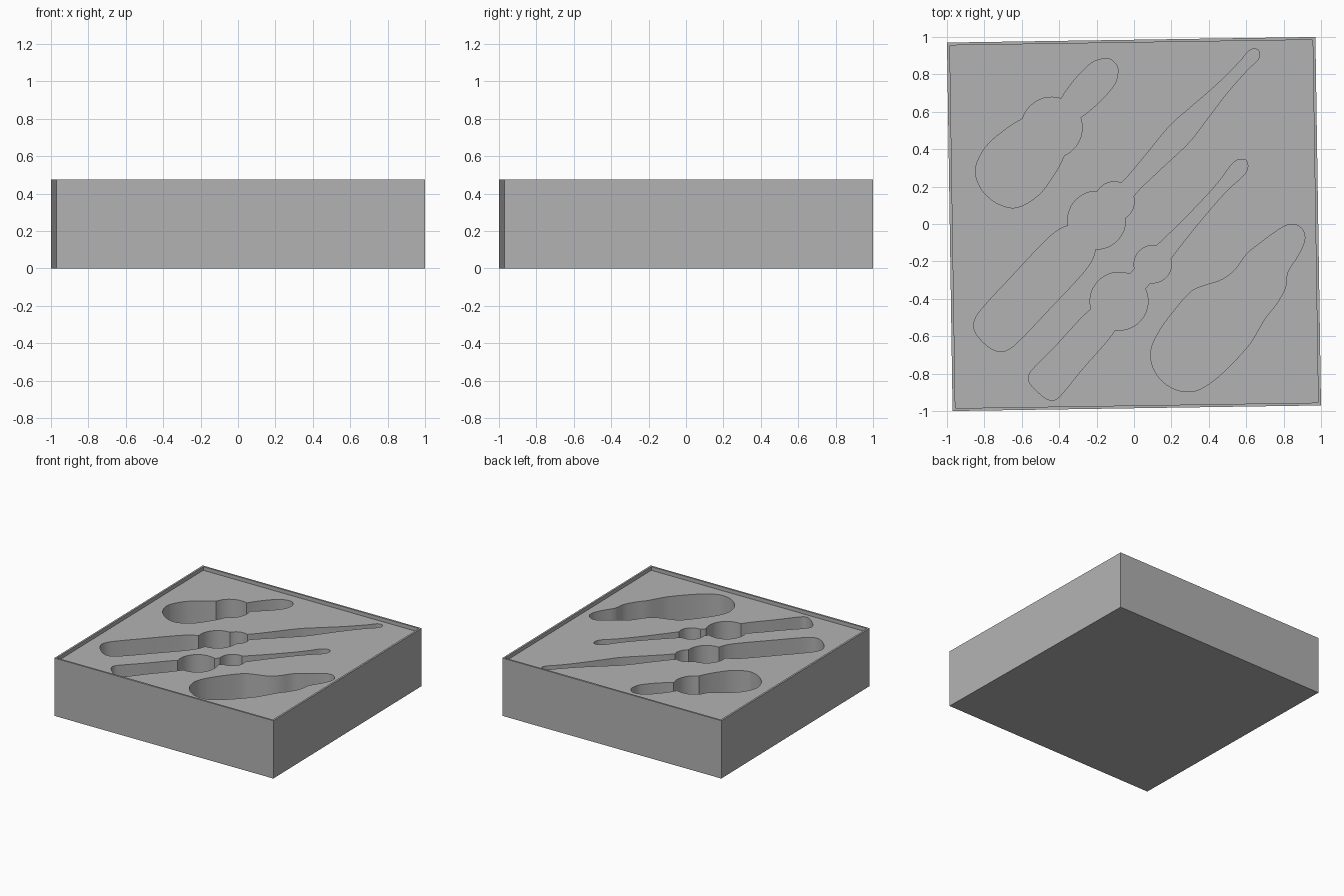
import bpy
import bmesh
import math
from mathutils import Vector

if "Cube" in bpy.data.objects:
    bpy.data.objects.remove(bpy.data.objects["Cube"], do_unlink=True)

HEIGHT = 0.475
HALF_SIDE = 0.985
RIM = 0.015
RIM_DEPTH = 0.03
POCKET_FLOOR = 0.14
TURN = math.radians(0.87)

grey = bpy.data.materials.new("plain grey")
grey.use_nodes = True
colour = (0.45, 0.45, 0.45, 1)
grey.diffuse_color = colour
grey.node_tree.nodes["Principled BSDF"].inputs["Base Color"].default_value = colour


def prism(name, outline, bottom, top):
    """Extrude a flat outline into a closed solid."""
    bm = bmesh.new()
    face = bm.faces.new([bm.verts.new((p.x, p.y, bottom)) for p in outline])
    extruded = bmesh.ops.extrude_face_region(bm, geom=[face])["geom"]
    moved = [v for v in extruded if isinstance(v, bmesh.types.BMVert)]
    bmesh.ops.translate(bm, verts=moved, vec=(0, 0, top - bottom))
    bmesh.ops.recalc_face_normals(bm, faces=bm.faces)
    mesh = bpy.data.meshes.new(name)
    bm.to_mesh(mesh)
    bm.free()
    mesh.materials.append(grey)
    obj = bpy.data.objects.new(name, mesh)
    bpy.context.collection.objects.link(obj)
    return obj


def circle(center, radius, sides=48, start=0.0):
    angles = [start + math.tau * i / sides for i in range(sides)]
    return [Vector(center) + radius * Vector((math.cos(a), math.sin(a))) for a in angles]


def square(half):
    return circle((0, 0), half * math.sqrt(2), 4, math.pi / 4 + TURN)


def smooth_loop(points, steps=4):
    """Closed smooth curve through the given points."""
    result = []
    count = len(points)
    for i in range(count):
        a, b, c, d = (points[(i + k) % count] for k in (-1, 0, 1, 2))
        # limit the tangents so uneven spacing never overshoots
        span = (c - b).length
        m0 = (c - a) * span / ((c - b).length + (b - a).length)
        m1 = (d - b) * span / ((d - c).length + (c - b).length)
        for j in range(steps):
            t = j / steps
            result.append(b * (2 * t**3 - 3 * t**2 + 1) + m0 * (t**3 - 2 * t**2 + t)
                          + c * (3 * t**2 - 2 * t**3) + m1 * (t**3 - t**2))
    return result


def tool_outline(start, end, stations):
    """Outline from (distance, left width, optional right width) along an axis."""
    start = Vector(start)
    along = (Vector(end) - start).normalized()
    across = Vector((-along.y, along.x))
    left = [start + along * s[0] + across * s[1] for s in stations]
    right = [start + along * s[0] - across * s[-1] for s in stations[1:-1]]
    return smooth_loop(left + right[::-1])


tray = prism("tray", square(HALF_SIDE), 0, HEIGHT)


def cut(outline, floor):
    cutter = prism("cutter", outline, floor, HEIGHT + 0.1)
    cutter.hide_render = True
    modifier = tray.modifiers.new("cut", 'BOOLEAN')
    modifier.operation = 'DIFFERENCE'
    modifier.solver = 'EXACT'
    modifier.object = cutter
    bpy.context.view_layer.objects.active = tray
    bpy.ops.object.modifier_apply(modifier=modifier.name)
    bpy.data.objects.remove(cutter, do_unlink=True)


def pocket(start, end, stations, bumps=()):
    """A tool-shaped pocket with round finger bumps."""
    cut(tool_outline(start, end, stations), POCKET_FLOOR)
    for i, (center, radius) in enumerate(bumps):
        cut(circle(center, radius), POCKET_FLOOR - 0.002 * (i + 1))


# Shallow recess inside the raised rim
cut(square(HALF_SIDE - RIM), HEIGHT - RIM_DEPTH)

# Broad paddle pocket at the back
pocket((-0.78, 0.146), (-0.111, 0.862),
       [(0, 0), (0.01, 0.07), (0.06, 0.15), (0.18, 0.19), (0.3, 0.182), (0.43, 0.15),
        (0.55, 0.09), (0.62, 0.07), (0.7, 0.082), (0.8, 0.09), (0.9, 0.084),
        (0.95, 0.06), (0.98, 0.03), (0.985, 0)],
       [((-0.44, 0.515), 0.163)])

# Long slim pocket across the middle
pocket((-0.79, -0.62), (0.66, 0.925),
       [(-0.02, 0), (-0.01, 0.07), (0.02, 0.11), (0.09, 0.13), (0.35, 0.133),
        (0.6, 0.133), (0.7, 0.12), (0.77, 0.09), (1.1, 0.048), (1.3, 0.055),
        (1.47, 0.067), (1.55, 0.066), (1.65, 0.055), (1.85, 0.035), (2.02, 0.03),
        (2.08, 0.034), (2.11, 0.025), (2.125, 0)],
       [((-0.2, 0.02), 0.155), ((-0.105, 0.12), 0.106)])

# Shorter slim pocket in front of it
pocket((-0.51, -0.895), (0.595, 0.335),
       [(-0.005, 0), (0, 0.06), (0.02, 0.092), (0.06, 0.102), (0.25, 0.094),
        (0.45, 0.092), (0.55, 0.08), (0.7, 0.06), (0.95, 0.055), (1.05, 0.047),
        (1.2, 0.037), (1.4, 0.031), (1.5, 0.034), (1.6, 0.043), (1.64, 0.03), (1.66, 0)],
       [((-0.08, -0.413), 0.155), ((0.1, -0.215), 0.1)])

# Curved tapering pocket at the front corner
pocket((0.17, -0.83), (0.89, -0.02),
       [(-0.02, 0), (0, 0.09), (0.06, 0.16), (0.16, 0.195), (0.3, 0.21), (0.44, 0.21),
        (0.5, 0.185, 0.2), (0.6, 0.128, 0.18), (0.69, 0.112, 0.175), (0.79, 0.122, 0.153),
        (0.86, 0.11, 0.107), (0.96, 0.09), (1.04, 0.066), (1.075, 0.035), (1.085, 0)])

# Smooth pocket walls, crisp rims
bpy.ops.object.select_all(action='DESELECT')
tray.select_set(True)
bpy.context.view_layer.objects.active = tray
bpy.ops.object.shade_smooth_by_angle(angle=math.radians(30))
